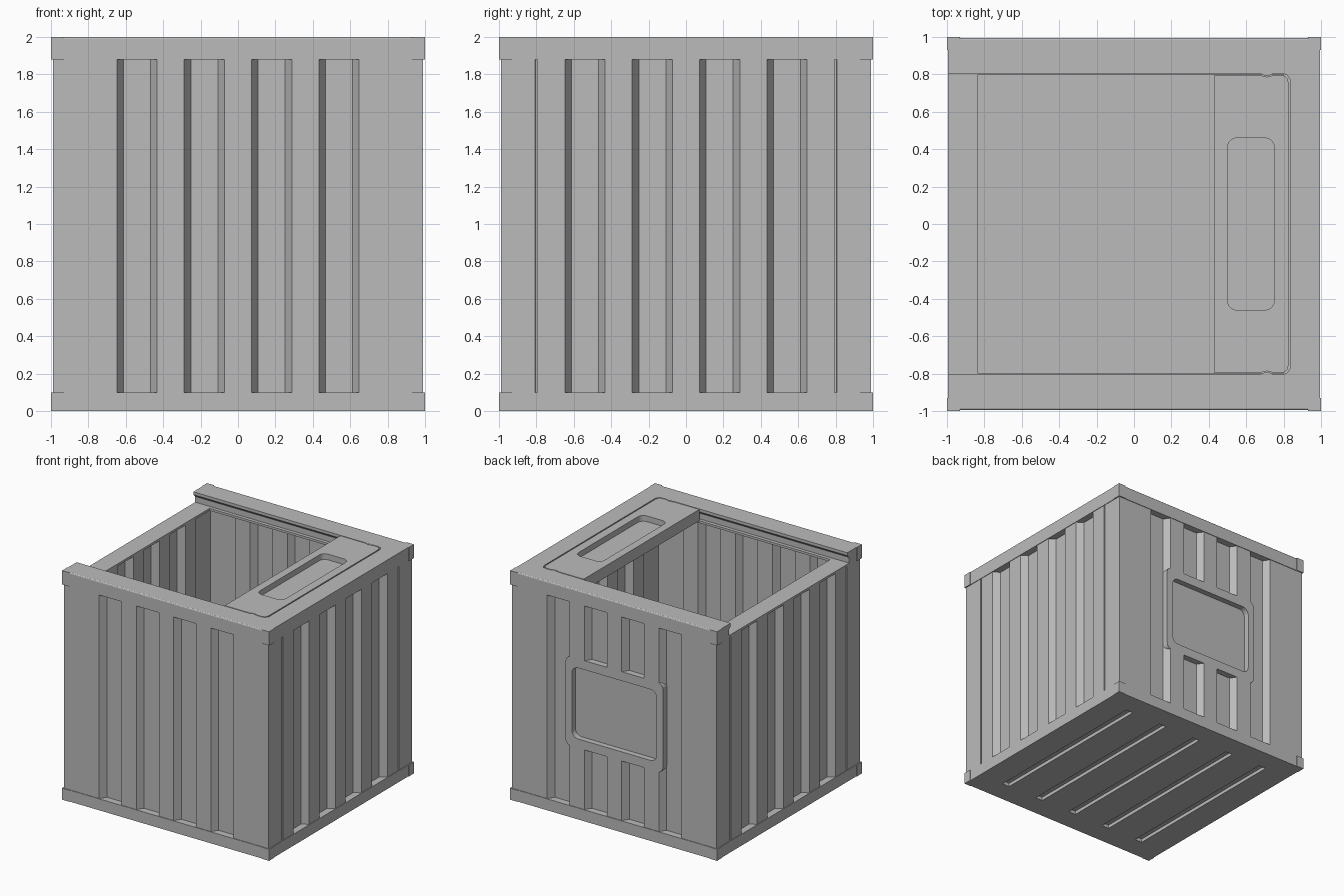
import bpy, bmesh, math
from mathutils import Matrix

cube = bpy.data.objects.get("Cube")
if cube:
    bpy.data.objects.remove(cube, do_unlink=True)

grey = bpy.data.materials.new("plain grey")
grey.use_nodes = True
COLOUR = (0.5, 0.5, 0.5, 1)
grey.diffuse_color = COLOUR
grey.node_tree.nodes["Principled BSDF"].inputs["Base Color"].default_value = COLOUR


def finish(name, bm):
    bmesh.ops.recalc_face_normals(bm, faces=bm.faces)
    mesh = bpy.data.meshes.new(name)
    bm.to_mesh(mesh)
    bm.free()
    mesh.materials.append(grey)
    obj = bpy.data.objects.new(name, mesh)
    bpy.context.collection.objects.link(obj)
    return obj


def box(name, x, y, z, axis=None, radius=0.0, keep=lambda e: True):
    """Box from ranges; edges along one axis can be rounded."""
    bm = bmesh.new()
    bmesh.ops.create_cube(bm, size=1)
    for v in bm.verts:
        v.co = [r[0] + (c + 0.5) * (r[1] - r[0]) for r, c in zip((x, y, z), v.co)]
    if axis is not None:
        edges = [e for e in bm.edges
                 if abs((e.verts[0].co - e.verts[1].co).normalized()[axis]) > 0.9 and keep(e)]
        bmesh.ops.bevel(bm, geom=edges, offset=radius, segments=5, profile=0.5, affect='EDGES')
    return finish(name, bm)


def prism_x(name, profile, x0, x1):
    """Extrude a y-z outline along x."""
    bm = bmesh.new()
    face = bm.faces.new([bm.verts.new((x0, y, z)) for y, z in profile])
    new = bmesh.ops.extrude_face_region(bm, geom=[face])["geom"]
    bmesh.ops.translate(bm, vec=(x1 - x0, 0, 0),
                        verts=[v for v in new if isinstance(v, bmesh.types.BMVert)])
    return finish(name, bm)


def cylinder(name, x, y, z0, z1, r):
    bm = bmesh.new()
    bmesh.ops.create_cone(bm, cap_ends=True, segments=48, radius1=r, radius2=r, depth=z1 - z0,
                          matrix=Matrix.Translation((x, y, (z0 + z1) / 2)))
    return finish(name, bm)


def combine(target, tool, operation='DIFFERENCE'):
    mod = target.modifiers.new("combine", 'BOOLEAN')
    mod.operation, mod.solver, mod.object = operation, 'EXACT', tool
    bpy.context.view_layer.objects.active = target
    bpy.ops.object.modifier_apply(modifier=mod.name)
    bpy.data.objects.remove(tool, do_unlink=True)


WALL, THICK, DEPTH = 0.99, 0.1, 0.055
LOW, HIGH = 0.1, 1.88


def side_profile(slots):
    """Points along one wall: position, outer depth, inner depth."""
    pts = []
    for c in (-0.54, -0.18, 0.18, 0.54):
        pts += [(c - 0.108, 0, 0), (c - 0.072, DEPTH, DEPTH),
                (c + 0.072, DEPTH, DEPTH), (c + 0.108, 0, 0)]
    if slots:
        for s in (-0.8, 0.8):
            pts += [(s - 0.006, 0, 0), (s - 0.005, 0.03, 0), (s + 0.005, 0.03, 0), (s + 0.006, 0, 0)]
    return sorted(pts)


# Corrugated walls as one ring
outer, inner = [], []
for k in range(4):
    turn = Matrix.Rotation(k * math.pi / 2, 3, 'Z')
    outer.append(turn @ Matrix.Translation((-WALL, -WALL, 0)).translation)
    inner.append(outer[-1] * ((WALL - THICK) / WALL))
    for t, o, i in side_profile(k % 2 == 1):
        outer.append(turn @ Matrix.Translation((t, o - WALL, 0)).translation)
        inner.append(turn @ Matrix.Translation((t, i + THICK - WALL, 0)).translation)
bm = bmesh.new()
rings = []
for loop, z in ((outer, LOW), (outer, HIGH), (inner, HIGH), (inner, LOW)):
    rings.append([bm.verts.new((p.x, p.y, z)) for p in loop])
n = len(outer)
for a in range(4):
    r, s = rings[a], rings[(a + 1) % 4]
    for i in range(n):
        j = (i + 1) % n
        bm.faces.new((r[i], r[j], s[j], s[i]))
walls = finish("corrugated_walls", bm)

# Framed label recess on the back
combine(walls, box("frame", (-0.47, 0.47), (0.9, WALL), (0.62, 1.4), 1, 0.05), 'UNION')
combine(walls, box("label_cut", (-0.41, 0.41), (0.94, 1.1), (0.7, 1.32), 1, 0.06))

# Base with grooves underneath
base = box("base", (-0.995, 0.995), (-0.995, 0.995), (0, LOW))
for i in range(-2, 3):
    x = i * 0.36
    combine(base, box("groove", (x - 0.035, x + 0.035), (-0.8, 0.8), (-0.1, 0.03)))

# Top rim with opening and undercut lid channel
rim = box("top_rim", (-0.995, 0.995), (-0.995, 0.995), (HIGH, 2), 0, 0.012,
          lambda e: e.verts[0].co.z > 1.99)
combine(rim, box("opening", (-0.835, 0.8), (-0.8, 0.8), (1.5, 2.1)))
half = [(0.805, 2.1), (0.805, 1.975), (0.83, 1.95), (0.83, 1.9)]
combine(rim, prism_x("channel", half + [(-y, z) for y, z in reversed(half)], -1.1, 0.76))
combine(rim, box("channel_end", (0.6, 0.835), (-0.805, 0.805), (1.9, 2.1), 2, 0.045,
                 lambda e: e.verts[0].co.x > 0.8))

# Short lid with finger recess and catch notches
lid = box("lid", (0.43, 0.825), (-0.797, 0.797), (1.9, 2), 2, 0.04,
          lambda e: e.verts[0].co.x > 0.8)
combine(lid, box("finger_cut", (0.5, 0.75), (-0.46, 0.46), (1.95, 2.1), 2, 0.05))
for s in (-1, 1):
    combine(lid, cylinder("notch", 0.71, s * 0.847, 1.8, 2.1, 0.06))
    combine(rim, cylinder("catch", 0.71, s * 0.851, 1.9, 1.999, 0.058), 'UNION')

# Slightly proud corner blocks
for sx in (-1, 1):
    for sy in (-1, 1):
        for label, z in (("lower", (0, LOW)), ("upper", (HIGH, 2))):
            xs, ys = sorted((sx * 0.93, sx)), sorted((sy * 0.93, sy))
            box(f"{label}_corner", xs, ys, z)
